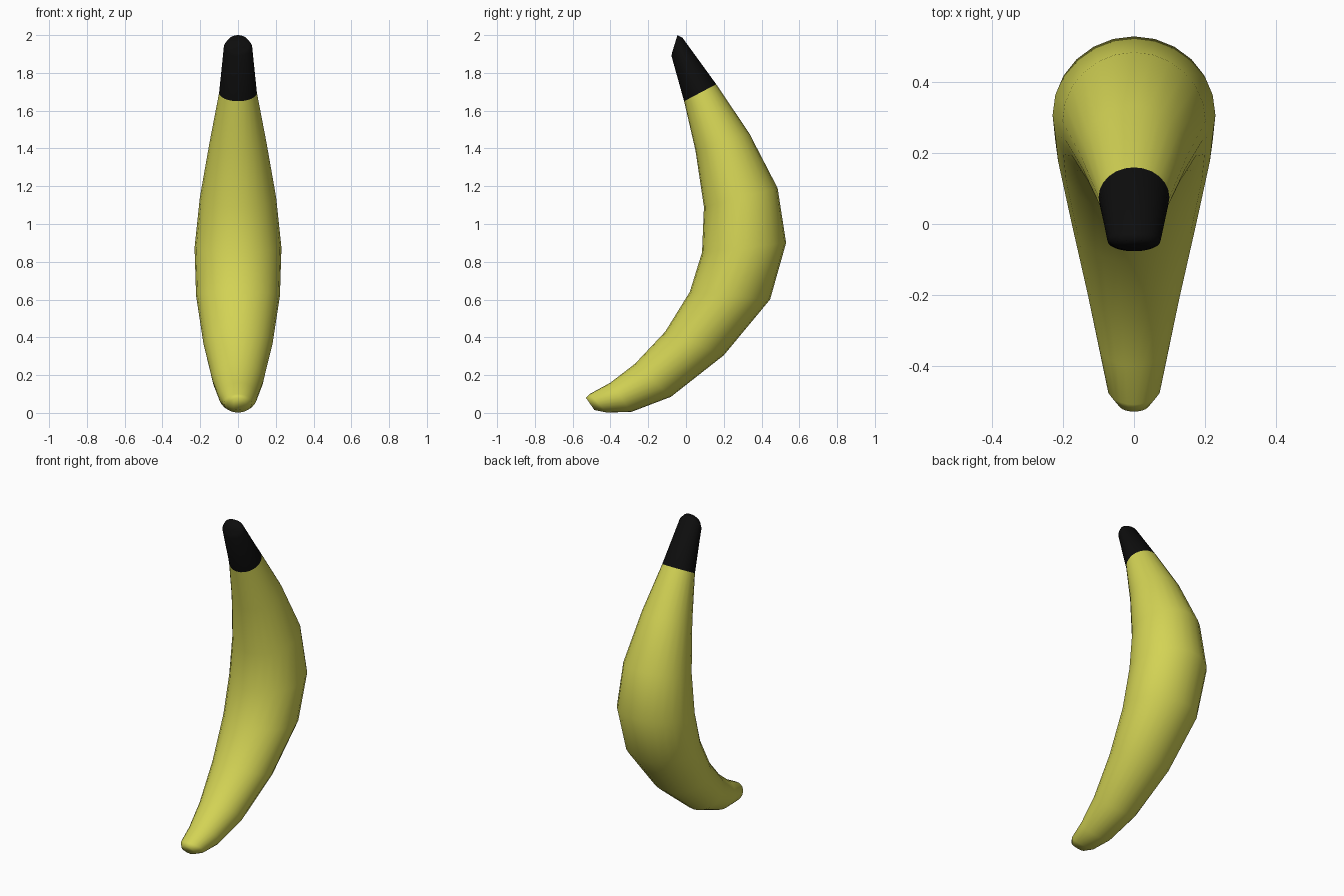
import bpy, bmesh, math
from mathutils import Vector

if "Cube" in bpy.data.objects:
    bpy.data.objects.remove(bpy.data.objects["Cube"])

SIDES = 24


def material(name, col):
    m = bpy.data.materials.new(name)
    m.diffuse_color = (*col, 1)
    m.use_nodes = True
    m.node_tree.nodes["Principled BSDF"].inputs["Base Color"].default_value = m.diffuse_color
    return m


def bent_tube(name, rings, mat, cap_start, cap_end):
    """Loft ellipses; ring = inner y, inner z, outer y, outer z, half width."""
    bm = bmesh.new()
    loops = []
    for iy, iz, oy, oz, w in rings:
        inner, outer = Vector((0, iy, iz)), Vector((0, oy, oz))
        mid, half = (inner + outer) / 2, (outer - inner) / 2
        loop = []
        for i in range(SIDES):
            a = math.tau * i / SIDES
            loop.append(bm.verts.new(mid + half * math.sin(a) + Vector((w * math.cos(a), 0, 0))))
        loops.append(loop)
    for a, b in zip(loops, loops[1:]):
        for i in range(SIDES):
            j = (i + 1) % SIDES
            bm.faces.new((a[i], a[j], b[j], b[i]))
    if cap_start:
        bm.faces.new(loops[0][::-1])
    if cap_end:
        bm.faces.new(loops[-1])
    if cap_start or cap_end:
        bmesh.ops.recalc_face_normals(bm, faces=bm.faces)
    for f in bm.faces:
        f.smooth = True
    me = bpy.data.meshes.new(name)
    bm.to_mesh(me)
    bm.free()
    ob = bpy.data.objects.new(name, me)
    bpy.context.collection.objects.link(ob)
    me.materials.append(mat)
    return ob


# Yellow curved fruit, from the lower tip to the stem
joint = (-0.01, 1.65, 0.16, 1.74, 0.10)
bent_tube("fruit_body", [
    (-0.53, 0.08, -0.485, 0.015, 0.045),
    (-0.51, 0.10, -0.42, 0.002, 0.075),
    (-0.40, 0.16, -0.29, 0.005, 0.10),
    (-0.27, 0.26, -0.08, 0.085, 0.135),
    (-0.11, 0.43, 0.20, 0.305, 0.183),
    (0.02, 0.64, 0.445, 0.60, 0.222),
    (0.085, 0.85, 0.53, 0.90, 0.23),
    (0.095, 1.09, 0.485, 1.19, 0.202),
    (0.05, 1.39, 0.335, 1.48, 0.15),
    joint,
], material("yellow_peel", (0.65, 0.65, 0.09)), True, False)

# Dark stem end
bent_tube("stem", [
    joint,
    (-0.077, 1.89, -0.018, 1.985, 0.075),
    (-0.073, 1.91, -0.045, 2.0, 0.06),
], material("black_stem", (0.004, 0.004, 0.004)), False, True)
